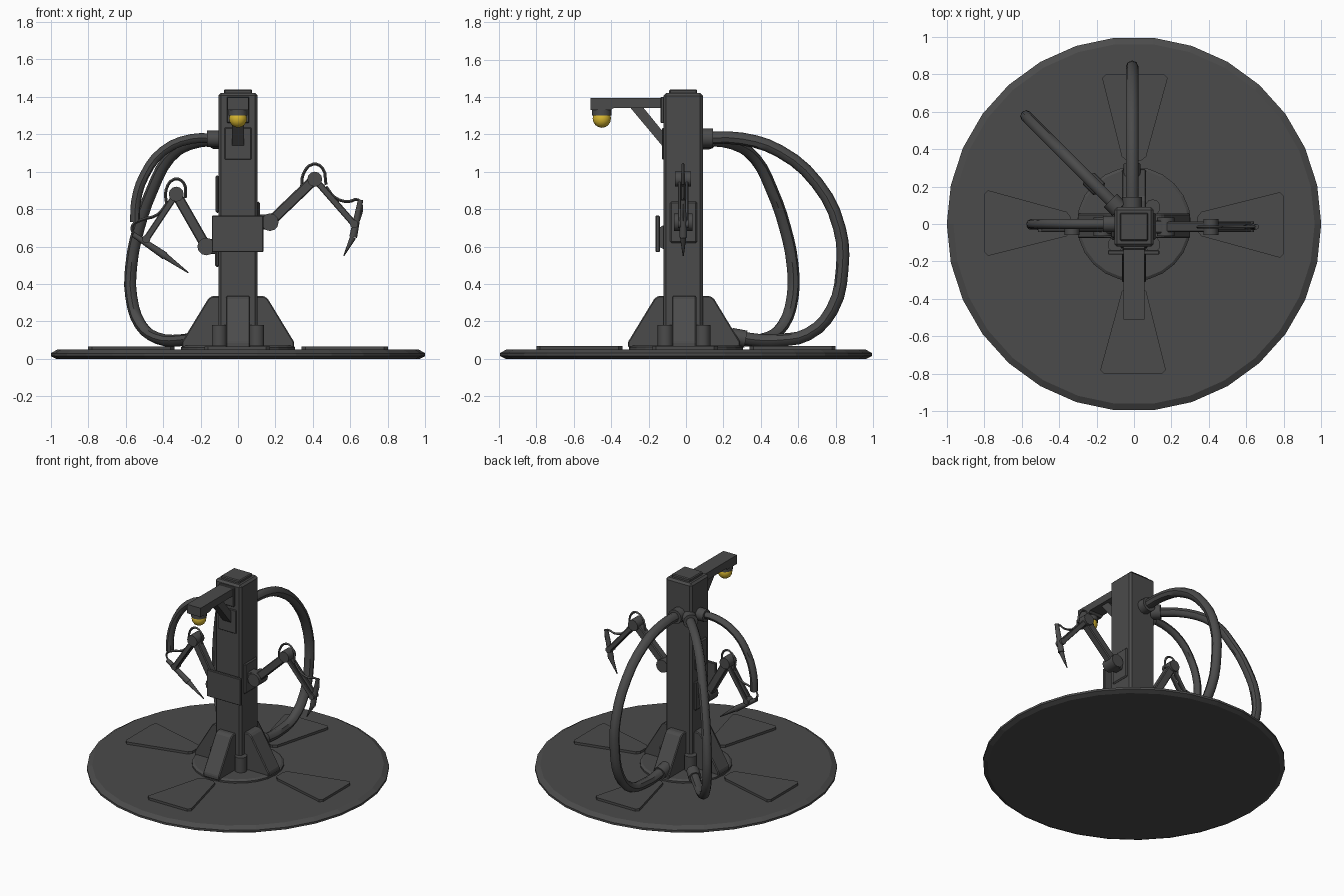
import bpy, bmesh, math
from mathutils import Vector, Matrix

if "Cube" in bpy.data.objects:
    bpy.data.objects.remove(bpy.data.objects["Cube"], do_unlink=True)


def material(name, rgb):
    m = bpy.data.materials.new(name)
    m.use_nodes = True
    m.diffuse_color = (*rgb, 1)
    m.node_tree.nodes["Principled BSDF"].inputs["Base Color"].default_value = (*rgb, 1)
    return m


GREY = material("dark grey metal", (0.07, 0.07, 0.07))
YELLOW = material("lamp yellow", (0.7, 0.48, 0.03))


def add(name, bm, mat=GREY, bevel=0, smooth=False):
    bmesh.ops.recalc_face_normals(bm, faces=bm.faces)
    me = bpy.data.meshes.new(name)
    bm.to_mesh(me)
    bm.free()
    me.materials.append(mat)
    ob = bpy.data.objects.new(name, me)
    bpy.context.collection.objects.link(ob)
    if bevel:
        mod = ob.modifiers.new("bevel", "BEVEL")
        mod.width, mod.segments = bevel, 1
    if smooth:
        bpy.ops.object.select_all(action="DESELECT")
        ob.select_set(True)
        bpy.context.view_layer.objects.active = ob
        bpy.ops.object.shade_smooth_by_angle(angle=math.radians(45))
    return ob


def box(name, lo, hi, bevel=0):
    lo, hi = Vector(lo), Vector(hi)
    bm = bmesh.new()
    bmesh.ops.create_cube(bm, size=1, matrix=Matrix.Translation((lo + hi) / 2) @ Matrix.Diagonal((*(hi - lo), 1)))
    return add(name, bm, bevel=bevel)


def prism(name, pts, offset, matrix=Matrix(), bevel=0):
    """Extrude a closed outline of 3D points along an offset."""
    bm = bmesh.new()
    face = bm.faces.new([bm.verts.new(p) for p in pts])
    new = bmesh.ops.extrude_face_region(bm, geom=[face])["geom"]
    bmesh.ops.translate(bm, vec=offset, verts=[v for v in new if isinstance(v, bmesh.types.BMVert)])
    bm.transform(matrix)
    return add(name, bm, bevel=bevel)


def between(a, b):
    a, b = Vector(a), Vector(b)
    rot = (b - a).to_track_quat("Z", "Y").to_matrix().to_4x4()
    return Matrix.Translation((a + b) / 2) @ rot, (b - a).length


def rod(name, a, b, r1, r2=None, sides=12):
    m, length = between(a, b)
    bm = bmesh.new()
    bmesh.ops.create_cone(bm, cap_ends=True, segments=sides, radius1=r1,
                          radius2=r1 if r2 is None else r2, depth=length, matrix=m)
    return add(name, bm, smooth=True)


def strut(name, a, b, width, depth, bevel=0.006):
    m, length = between(a, b)
    bm = bmesh.new()
    bmesh.ops.create_cube(bm, size=1, matrix=m @ Matrix.Diagonal((depth, width, length, 1)))
    return add(name, bm, bevel=bevel)


def hose(name, pts, radius, res=1):
    """Sweep a round section along a smooth path and bake it to a mesh."""
    cu = bpy.data.curves.new(name + "_path", "CURVE")
    cu.dimensions, cu.resolution_u = "3D", 3
    cu.bevel_depth, cu.bevel_resolution, cu.use_fill_caps = radius, res, True
    sp = cu.splines.new("BEZIER")
    sp.bezier_points.add(len(pts) - 1)
    for bp, p in zip(sp.bezier_points, pts):
        bp.co = p
        bp.handle_left_type = bp.handle_right_type = "AUTO"
    tmp = bpy.data.objects.new(name + "_path", cu)
    bpy.context.collection.objects.link(tmp)
    dg = bpy.context.evaluated_depsgraph_get()
    me = bpy.data.meshes.new_from_object(tmp.evaluated_get(dg))
    bm = bmesh.new()
    bm.from_mesh(me)
    bpy.data.objects.remove(tmp)
    bpy.data.meshes.remove(me)
    return add(name, bm, smooth=True)


def turned(name, profile, sides):
    """Stack rings of (radius, height) into a capped solid."""
    bm = bmesh.new()
    rings = [[bm.verts.new((r * math.cos(math.tau * i / sides), r * math.sin(math.tau * i / sides), z))
              for i in range(sides)] for r, z in profile]
    for a, b in zip(rings, rings[1:]):
        for i in range(sides):
            j = (i + 1) % sides
            bm.faces.new((a[i], a[j], b[j], b[i]))
    bm.faces.new(rings[0])
    bm.faces.new(rings[-1])
    return add(name, bm)


# Base disc and centre plate
turned("base_disc", [(0.97, 0), (1, 0.015), (1, 0.03), (0.965, 0.05)], 30)
turned("centre_plate", [(0.305, 0.045), (0.305, 0.062), (0.29, 0.072)], 24)

# Four floor panels and four buttresses around the column
panel = [(0.36, -0.065, 0.045), (0.78, -0.18, 0.045), (0.8, -0.16, 0.045),
         (0.8, 0.15, 0.045), (0.78, 0.17, 0.045), (0.36, 0.065, 0.045), (0.34, 0.04, 0.045), (0.34, -0.04, 0.045)]
buttress = [(0.02, -0.065, 0.06), (0.3, -0.065, 0.06), (0.3, -0.065, 0.09),
            (0.16, -0.065, 0.32), (0.14, -0.065, 0.335), (0.02, -0.065, 0.335)]
for i, side in enumerate(("left", "back", "right", "front")):
    turn = Matrix.Rotation(i * math.pi / 2, 4, "Z")
    prism("floor_panel_" + side, panel, (0, 0, 0.022), turn)
    prism("buttress_" + side, buttress, (0, 0.13, 0), Matrix.Translation((0, -0.01, 0)) @ turn, bevel=0.006)
    x, y = [(0.1, 0.09), (-0.1, 0.09), (-0.1, -0.11), (0.1, -0.11)][i]
    rod("corner_post_%d" % (i + 1), (x, y, 0.06), (x, y, 0.18), 0.042, sides=10)

# Column with cap and mounting plates
box("column", (-0.105, -0.12, 0.06), (0.105, 0.09, 1.42), bevel=0.014)
box("column_cap", (-0.075, -0.09, 1.41), (0.075, 0.06, 1.44), bevel=0.006)
box("left_arm_plate", (0.1, -0.085, 0.62), (0.117, 0.06, 0.84), bevel=0.008)
box("right_arm_plate", (-0.122, -0.085, 0.49), (-0.1, 0.06, 0.7), bevel=0.008)
box("right_upper_plate", (-0.12, -0.075, 0.78), (-0.1, 0.05, 0.98), bevel=0.008)

# Front control panel on its bracket
box("control_panel", (-0.14, -0.163, 0.57), (0.135, -0.14, 0.765), bevel=0.004)
prism("control_bracket", [(-0.06, -0.11, 0.58), (-0.06, -0.145, 0.6), (-0.06, -0.145, 0.7), (-0.06, -0.11, 0.72)],
      (0.12, 0, 0))

# Lamp boom, brace and lamp
box("boom_plate", (-0.06, -0.135, 1.26), (0.06, -0.115, 1.4), bevel=0.004)
box("brace_plate", (-0.072, -0.128, 1.065), (0.072, -0.115, 1.235), bevel=0.004)
prism("lamp_boom", [(-0.055, -0.51, 1.33), (-0.055, -0.4, 1.33), (-0.055, -0.385, 1.342), (-0.055, -0.12, 1.342),
                    (-0.055, -0.12, 1.395), (-0.055, -0.51, 1.395)], (0.11, 0, 0))
prism("boom_brace", [(-0.032, -0.3, 1.345), (-0.032, -0.12, 1.13), (-0.032, -0.12, 1.21), (-0.032, -0.23, 1.345)],
      (0.064, 0, 0))
rod("lamp_collar", (0, -0.45, 1.3), (0, -0.45, 1.335), 0.052, sides=14)
bm = bmesh.new()
bmesh.ops.create_uvsphere(bm, u_segments=14, v_segments=8, radius=1,
                          matrix=Matrix.Translation((0, -0.45, 1.285)) @ Matrix.Diagonal((0.049, 0.049, 0.05, 1)))
add("lamp_bulb", bm, YELLOW, smooth=True)

# Jointed tool arms, each drawn in the x-z plane
Y = -0.015


def tool_arm(side, wall, shoulder, elbow, wrist, top, neck, tip, cables):
    at = lambda p, y=Y: (p[0], y, p[1])
    strut(side + "_shoulder_bracket", at((wall, shoulder[1])), at(shoulder), 0.08, 0.07)
    for part, p, r, half in (("shoulder", shoulder, 0.047, 0.05), ("elbow", elbow, 0.04, 0.043),
                             ("wrist", wrist, 0.022, 0.028)):
        rod(f"{side}_{part}_joint", at(p, Y - half), at(p, Y + half), r)
    strut(side + "_upper_arm", at(shoulder), at(elbow), 0.055, 0.055)
    for n, y in enumerate((-0.02, 0.02)):
        strut(f"{side}_forearm_{n + 1}", at(elbow, Y + y), at(wrist, Y + y), 0.034, 0.016, 0.004)
    rod(side + "_tool_body", at(top), at(neck), 0.014, 0.021, sides=8)
    rod(side + "_tool_tip", at(neck), at(tip), 0.017, 0.003, sides=8)
    for n, path in enumerate(cables):
        hose(f"{side}_cable_{n + 1}", [at(p) for p in path], 0.008, 0)


tool_arm("left", 0.1, (0.17, 0.73), (0.41, 0.96), (0.62, 0.72), (0.655, 0.85), (0.615, 0.65), (0.565, 0.55),
         [[(0.34, 0.92), (0.35, 0.99), (0.4, 1.04), (0.45, 1.02), (0.47, 0.93)],
          [(0.47, 0.92), (0.52, 0.86), (0.59, 0.84), (0.64, 0.85), (0.66, 0.81), (0.64, 0.73)]])
tool_arm("right", -0.1, (-0.17, 0.6), (-0.33, 0.88), (-0.49, 0.64), (-0.56, 0.665), (-0.39, 0.55), (-0.265, 0.46),
         [[(-0.38, 0.82), (-0.385, 0.9), (-0.34, 0.96), (-0.29, 0.94), (-0.28, 0.86)],
          [(-0.38, 0.83), (-0.43, 0.77), (-0.52, 0.74), (-0.565, 0.71), (-0.55, 0.65)]])

# Supply hoses with end collars: each path is (reach, height) along a direction
back_path = [(0.08, 1.18), (0.3, 1.175), (0.5, 1.11), (0.7, 0.94), (0.82, 0.7), (0.835, 0.48),
             (0.78, 0.26), (0.65, 0.13), (0.5, 0.1), (0.38, 0.1), (0.26, 0.12)]
corner_path = [(0.08, 1.17), (0.25, 1.15), (0.37, 1.07), (0.46, 0.9), (0.53, 0.7), (0.57, 0.5),
               (0.57, 0.33), (0.52, 0.18), (0.43, 0.11), (0.3, 0.1), (0.2, 0.12)]
side_path = [(0.1, 1.175), (0.25, 1.175), (0.4, 1.11), (0.5, 0.98), (0.545, 0.84), (0.55, 0.73)]
for name, path, dx, dy, r in (("back_hose", back_path, 0, 1, 0.034), ("corner_hose", corner_path, -1, 1, 0.032),
                              ("side_hose", side_path, -1, 0, 0.026)):
    pts = [Vector((dx * t - (0.01 if dx == 0 else 0), dy * t, z)) for t, z in path]
    hose(name, pts, r, 2)
    out = Vector((dx, dy, 0)).normalized()
    rod(name + "_top_collar", pts[0], pts[0] + out * 0.065, r + 0.018)
    if dy:
        rod(name + "_base_collar", pts[-1] - out * 0.02, pts[-1] + out * 0.06 - Vector((0, 0, 0.015)), r + 0.012)
